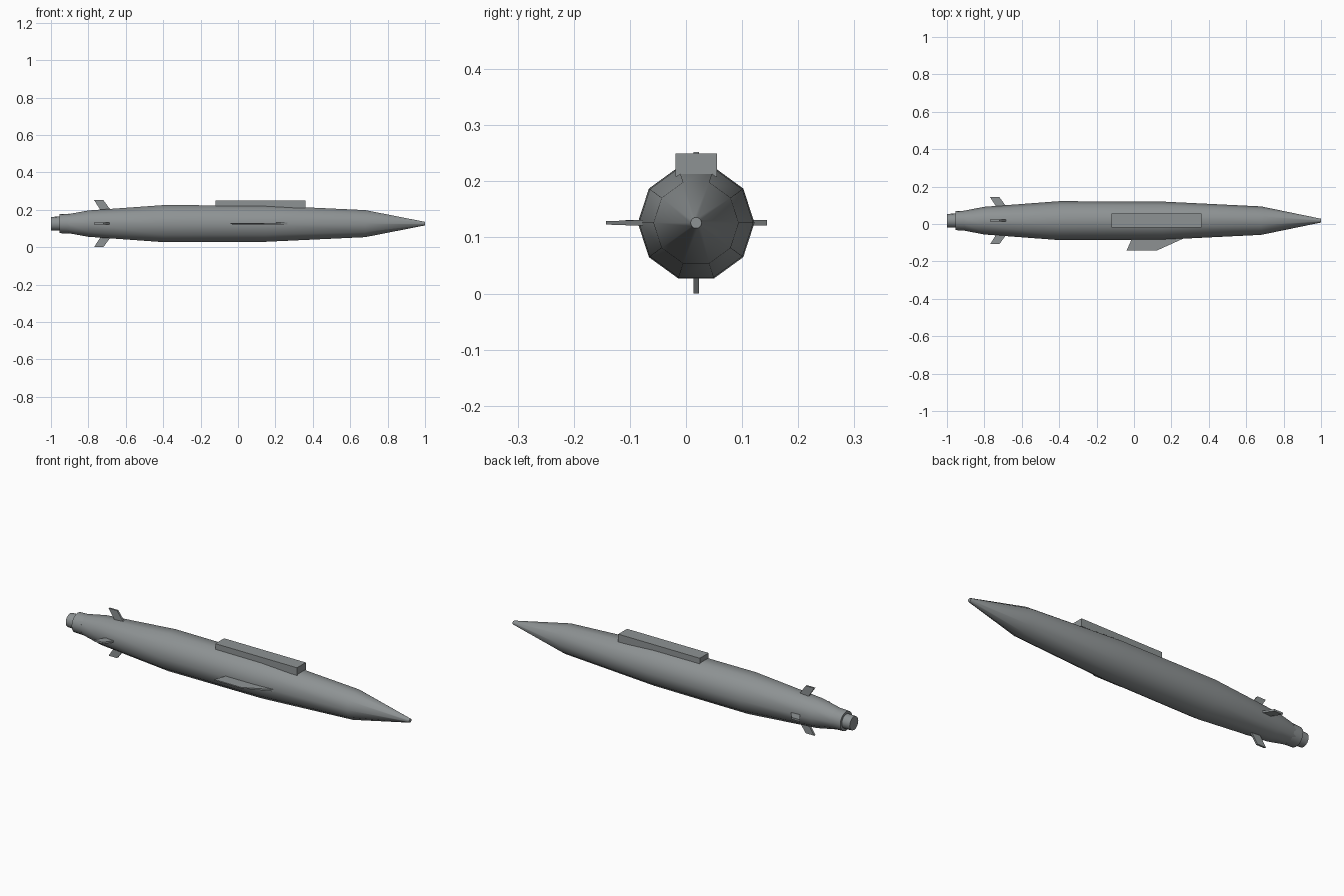
import bpy, bmesh, math
from mathutils import Vector

cube = bpy.data.objects.get("Cube")
if cube:
    bpy.data.objects.remove(cube, do_unlink=True)

AXIS_Y, AXIS_Z = 0.018, 0.126

grey = bpy.data.materials.new("hull grey")
grey.use_nodes = True
COLOUR = (0.27, 0.29, 0.295, 1)
grey.diffuse_color = COLOUR
grey.node_tree.nodes["Principled BSDF"].inputs["Base Color"].default_value = COLOUR


def finish(name, bm, smooth=False):
    """Turn a bmesh into a named grey object."""
    bmesh.ops.recalc_face_normals(bm, faces=bm.faces)
    mesh = bpy.data.meshes.new(name)
    bm.to_mesh(mesh)
    bm.free()
    mesh.materials.append(grey)
    obj = bpy.data.objects.new(name, mesh)
    bpy.context.collection.objects.link(obj)
    if smooth:
        bpy.ops.object.select_all(action='DESELECT')
        obj.select_set(True)
        bpy.context.view_layer.objects.active = obj
        bpy.ops.object.shade_smooth_by_angle(angle=math.radians(40))
    return obj


def lathe(name, profile, sides):
    """Loft rings of (x, radius) along the hull axis and cap both ends."""
    bm = bmesh.new()
    rings = []
    for x, r in profile:
        angles = [math.tau * i / sides for i in range(sides)]
        rings.append([bm.verts.new((x, AXIS_Y + r * math.cos(a), AXIS_Z + r * math.sin(a)))
                      for a in angles])
    for a, b in zip(rings, rings[1:]):
        for i in range(sides):
            j = (i + 1) % sides
            bm.faces.new((a[i], a[j], b[j], b[i]))
    bm.faces.new(rings[0])
    bm.faces.new(rings[-1])
    return finish(name, bm, smooth=True)


def fin(name, outline, angle, root_half, tip_half):
    """Build a fin from (x, distance from axis), turned about the hull axis."""
    out = Vector((0, math.cos(angle), math.sin(angle)))
    side = Vector((0, -math.sin(angle), math.cos(angle)))
    centre = Vector((0, AXIS_Y, AXIS_Z))
    reach = max(d for _, d in outline)
    bm = bmesh.new()
    layers = []
    for s in (-1, 1):
        layer = []
        for x, d in outline:
            half = tip_half if d == reach else root_half
            layer.append(bm.verts.new(centre + Vector((x, 0, 0)) + out * d + side * s * half))
        layers.append(layer)
    low, high = layers
    bm.faces.new(low)
    bm.faces.new(high)
    n = len(outline)
    for i in range(n):
        j = (i + 1) % n
        bm.faces.new((low[i], low[j], high[j], high[i]))
    return finish(name, bm)


# Hull, tail collar and nozzle
lathe("hull", [(-0.95, 0.047), (-0.91, 0.053), (-0.8, 0.074), (-0.4, 0.104),
               (0.15, 0.102), (0.68, 0.076), (1.0, 0.010)], 10)
lathe("tail_collar", [(-0.955, 0.051), (-0.90, 0.053)], 16)
lathe("nozzle", [(-1.0, 0.036), (-0.95, 0.038)], 16)

# Dorsal box
bm = bmesh.new()
bmesh.ops.create_cube(bm, size=1)
bmesh.ops.scale(bm, vec=(0.48, 0.074, 0.041), verts=bm.verts)
bmesh.ops.translate(bm, vec=(0.12, AXIS_Y, 0.2295), verts=bm.verts)
finish("dorsal_box", bm)

# Four swept tail fins
TAIL = [(-0.72, 0.05), (-0.66, 0.05), (-0.69, 0.085), (-0.72, 0.126), (-0.77, 0.126)]
for i, place in enumerate(("left", "top", "right", "bottom")):
    fin(place + "_tail_fin", TAIL, i * math.pi / 2, 0.005, 0.005)

# Single side wing
WING = [(0.0, 0.07), (0.32, 0.07), (0.25, 0.102), (0.12, 0.161), (-0.04, 0.161)]
fin("side_wing", WING, math.pi, 0.005, 0.003)
